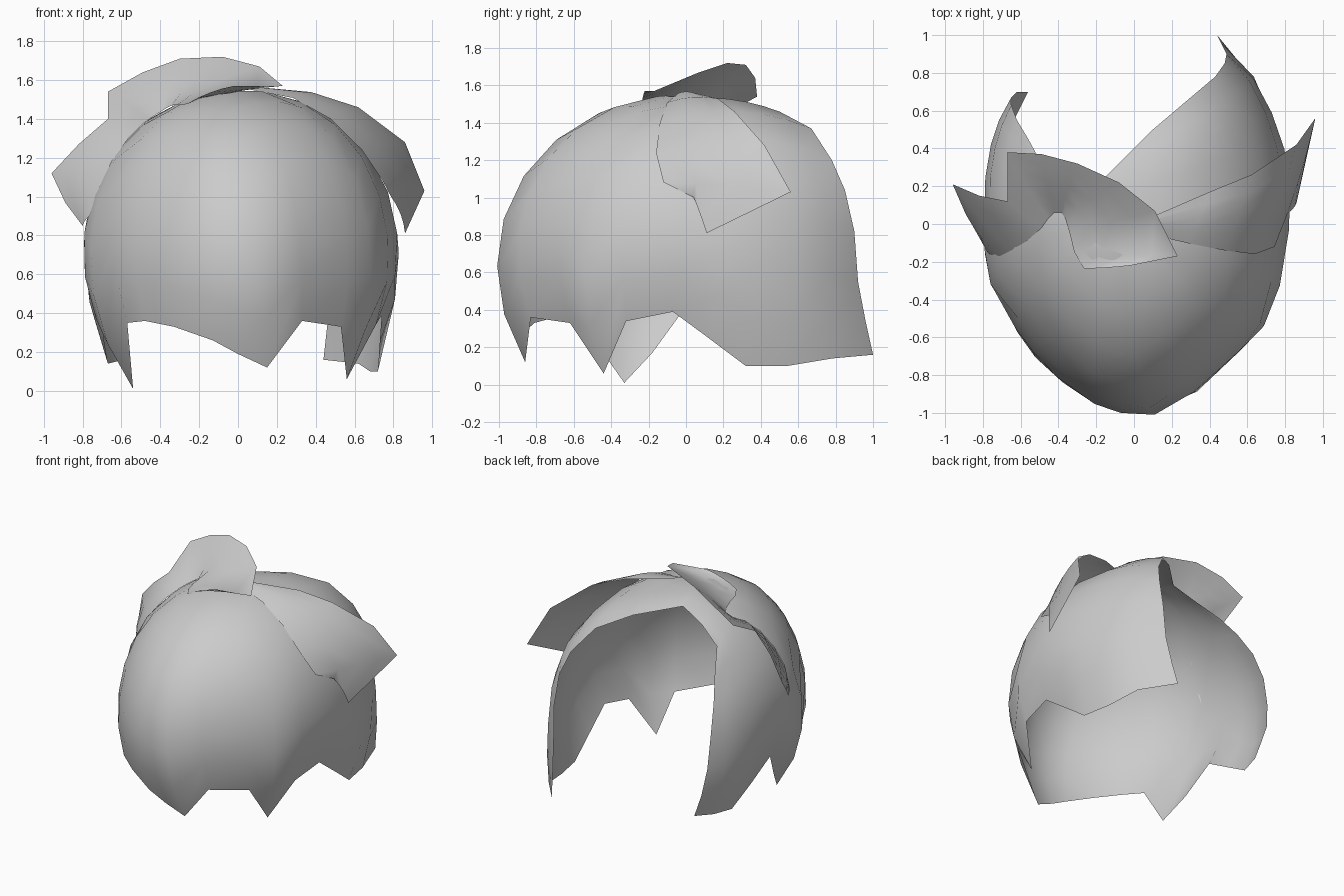
import bpy, bmesh
from mathutils import Vector

if "Cube" in bpy.data.objects:
    bpy.data.objects.remove(bpy.data.objects["Cube"])

mat = bpy.data.materials.new("light_grey")
mat.diffuse_color = (0.6, 0.6, 0.6, 1)
mat.use_nodes = True
mat.node_tree.nodes["Principled BSDF"].inputs["Base Color"].default_value = mat.diffuse_color

CENTRE = Vector((0.015, 0, 0.70))
RADII = Vector((0.825, 0.985, 0.86))


def sheet(name, columns):
    """Skin a surface through columns of equal length."""
    bm = bmesh.new()
    grid = [[bm.verts.new(p) for p in col] for col in columns]
    for a, b in zip(grid, grid[1:]):
        for i in range(len(a) - 1):
            bm.faces.new((a[i], a[i + 1], b[i + 1], b[i]))
    bmesh.ops.remove_doubles(bm, verts=bm.verts, dist=0.0005)
    bmesh.ops.recalc_face_normals(bm, faces=bm.faces)
    me = bpy.data.meshes.new(name)
    bm.to_mesh(me)
    bm.free()
    ob = bpy.data.objects.new(name, me)
    bpy.context.collection.objects.link(ob)
    me.materials.append(mat)
    me.shade_smooth()
    return ob


def unit(p):
    d = Vector(p) - CENTRE
    return Vector((d.x / RADII.x, d.y / RADII.y, d.z / RADII.z))


def place(d, r):
    return CENTRE + Vector((d.x * RADII.x, d.y * RADII.y, d.z * RADII.z)) * r


def narrowing(d):
    """The front tapers a little towards the fringe."""
    return 1 - 0.26 * d.x ** 2 * d.y ** 2 if d.y < 0 else 1


def meridian(top, end, rows=8):
    """Follow the rounded head from top to end."""
    a, b = unit(top), unit(end)
    col = []
    for i in range(rows + 1):
        t = i / rows
        d = a.normalized().slerp(b.normalized(), t)
        base = narrowing(d) * (1 - t ** 4) + t ** 4
        r = base + (a.length - 1) * (1 - t) ** 3 + (b.length - 1) * t ** 4
        col.append(place(d, r))
    return col


def between(col_a, col_b, w, end):
    """Column part way between two others, finishing at end."""
    col = []
    for p, q in zip(col_a, col_b):
        a, b = unit(p), unit(q)
        col.append(place(a.normalized().slerp(b.normalized(), w), a.length * (1 - w) + b.length * w))
    shift, n = Vector(end) - col[-1], len(col) - 1
    return [p + shift * (i / n) ** 4 for i, p in enumerate(col)]


def on_head(p, r=1.0):
    """Move a point onto the rounded head."""
    d = unit(p).normalized()
    return place(d, r * narrowing(d))


def flare(inner, outer, rows=4, bulge=0.02):
    """Strand sheet between two edges, arched outwards."""
    cols = []
    for p, q in zip(inner, outer):
        p, q = Vector(p), Vector(q)
        out = ((p + q) / 2 - CENTRE).normalized() * bulge * min(1, (q - p).length / 0.3)
        cols.append([p.lerp(q, i / rows) + out * 4 * (i / rows) * (1 - i / rows)
                     for i in range(rows + 1)])
    return cols


# Main shell: back edges are explicit, the rest hangs from the crown
crown = (-0.08, 0.08, 1.54)
right_edge = [(-0.15, 0.25, 1.50), (0.10, 0.50, 1.46), (0.30, 0.67, 1.37), (0.43, 0.78, 1.20),
              (0.48, 0.85, 1.04), (0.49, 0.90, 0.82), (0.48, 0.92, 0.55), (0.46, 0.96, 0.34),
              (0.44, 1.00, 0.16)]
left_edge = [(-0.15, 0.25, 1.50), (-0.33, 0.28, 1.42), (-0.50, 0.34, 1.32), (-0.56, 0.45, 1.17),
             (-0.62, 0.55, 0.99), (-0.65, 0.63, 0.77), (-0.65, 0.67, 0.54), (-0.62, 0.70, 0.34),
             (-0.56, 0.70, 0.17)]
hem = [(0.73, 0.12, 0.25),
       (0.74, -0.07, 0.39), (0.71, -0.32, 0.34), (0.56, -0.44, 0.06), (0.53, -0.62, 0.33),
       (0.33, -0.83, 0.36), (0.15, -0.86, 0.12), (0.00, -0.88, 0.19), (-0.13, -0.89, 0.26),
       (-0.33, -0.81, 0.33), (-0.48, -0.70, 0.36), (-0.57, -0.57, 0.35), (-0.54, -0.33, 0.01),
       (-0.62, -0.18, 0.17), (-0.70, -0.02, 0.39)]
body = [meridian(crown, p) for p in hem]
right_back = [between(right_edge, body[0], w, p) for w, p in
              [(0.25, (0.62, 0.78, 0.14)), (0.5, (0.68, 0.54, 0.10)), (0.75, (0.72, 0.32, 0.10))]]
left_back = [between(body[-1], left_edge, w, p) for w, p in
             [(0.35, (-0.69, 0.20, 0.26)), (0.6, (-0.67, 0.40, 0.14)), (0.8, (-0.63, 0.56, 0.15))]]
sheet("hair_shell", [right_edge] + right_back + body + left_back + [left_edge])

# Right swept strand overlapping the back
inner = [(0.02, -0.04, 1.56), (0.28, -0.10, 1.50), (0.48, -0.14, 1.40), (0.64, -0.16, 1.24),
         (0.74, -0.12, 1.08), (0.78, 0.04, 1.00)]
outer = [(0.10, 0.04, 1.56), (0.40, 0.17, 1.53), (0.62, 0.26, 1.46), (0.86, 0.42, 1.28),
         (0.96, 0.56, 1.03), (0.86, 0.11, 0.81)]
sheet("right_strand", flare([on_head(p) for p in inner], outer))

# Top tuft and left strand fanning out of one pinch
inner = [(-0.27, -0.24, 1.49), (-0.32, -0.15, 1.48), (-0.34, -0.05, 1.47), (-0.36, 0.03, 1.45),
         (-0.38, 0.06, 1.44), (-0.42, 0.06, 1.42), (-0.46, 0.03, 1.41), (-0.50, -0.02, 1.39),
         (-0.57, -0.09, 1.30), (-0.65, -0.14, 1.18), (-0.71, -0.17, 1.05), (-0.76, -0.16, 0.90)]
outer = [(-0.02, -0.22, 1.57), (0.23, -0.17, 1.57), (0.11, 0.07, 1.67), (-0.08, 0.22, 1.72),
         (-0.30, 0.32, 1.71), (-0.49, 0.37, 1.64), (-0.67, 0.38, 1.54), (-0.67, 0.12, 1.40),
         (-0.82, 0.15, 1.27), (-0.96, 0.21, 1.12), (-0.89, 0.05, 0.97), (-0.80, -0.10, 0.85)]
sheet("top_tuft", flare([on_head(p, 0.995) for p in inner], outer, bulge=0.015))
